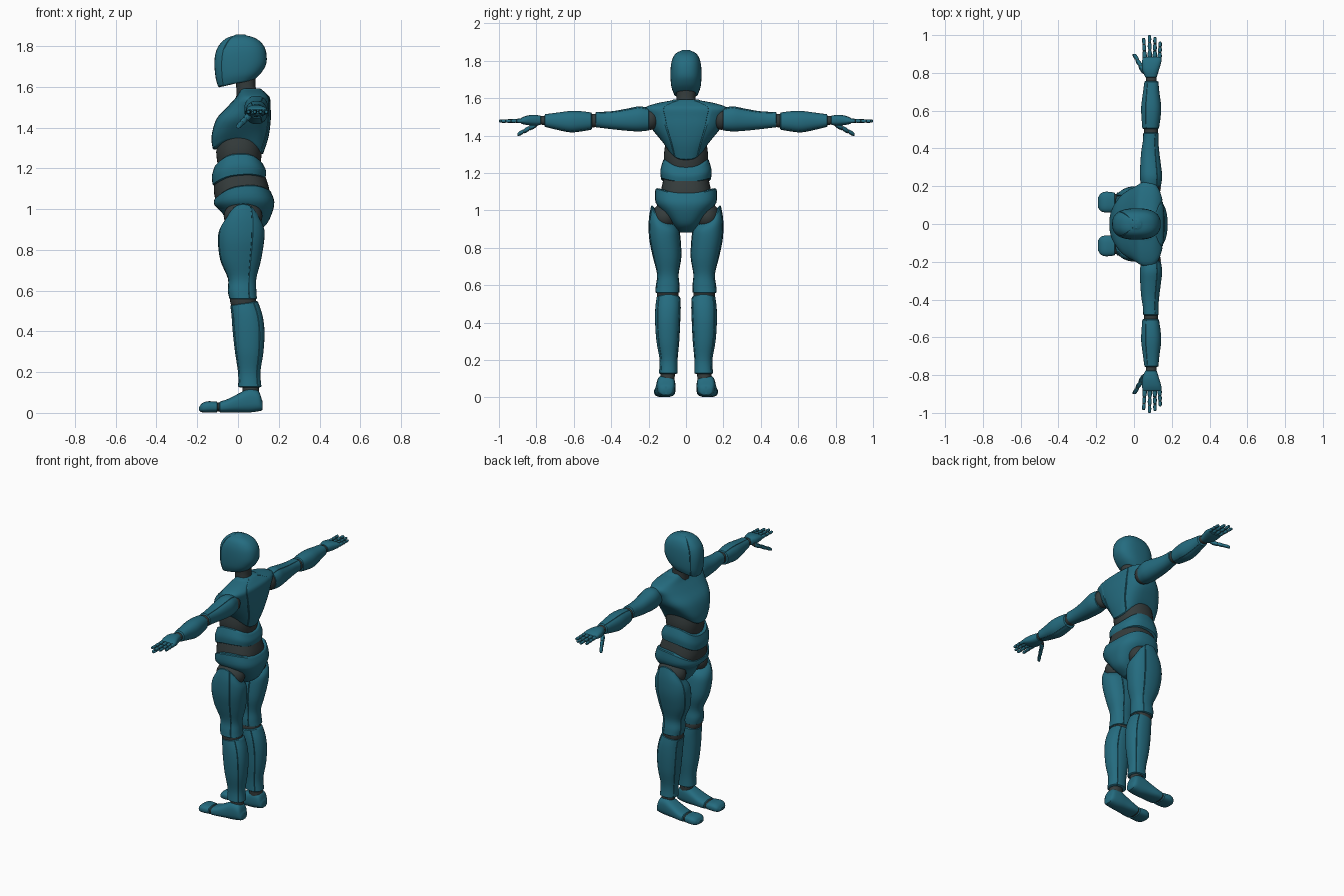
import bpy, bmesh
from math import sin, cos, pi, radians, copysign
from mathutils import Vector

if "Cube" in bpy.data.objects:
    bpy.data.objects.remove(bpy.data.objects["Cube"])


def material(name, color):
    m = bpy.data.materials.new(name)
    m.use_nodes = True
    m.diffuse_color = color
    m.node_tree.nodes["Principled BSDF"].inputs["Base Color"].default_value = color
    return m


TEAL = material("teal shell", (0.018, 0.15, 0.215, 1))
DARK = material("dark joint", (0.035, 0.045, 0.045, 1))
AXES = {"x": (1, 2, 0), "y": (0, 2, 1), "z": (0, 1, 2)}   # across, across, along
parts = []


def spline(a, b, c, d, t):
    return [0.5 * (2 * q + (r - p) * t + (2 * p - 5 * q + 4 * r - s) * t * t
                   + (3 * q - p - 3 * r + s) * t ** 3) for p, q, r, s in zip(a, b, c, d)]


def loft(name, axis, sections, mat=TEAL, power=2.3, seams=(), mirror=False,
         sides=32, steps=4, rim=0.006):
    """Section: along, centre u, centre v, radius u, radius v, tilt u, tilt v, arch."""
    rows = [list(s) + [0] * (8 - len(s)) for s in sections]
    path = []
    for i in range(len(rows) - 1):
        a, d = rows[max(i - 1, 0)], rows[min(i + 2, len(rows) - 1)]
        path += [spline(a, rows[i], rows[i + 1], d, k / steps) for k in range(steps)]
    path.append(rows[-1])

    # softened end rims
    def rim_ring(row, other):
        r = list(row)
        r[0] += copysign(rim * 0.7, row[0] - other[0])
        r[3], r[4] = max(r[3] - rim, r[3] * 0.5), max(r[4] - rim, r[4] * 0.5)
        return r
    path = [rim_ring(path[0], path[1])] + path + [rim_ring(path[-1], path[-2])]

    # each seam is a narrow groove running along the part
    angles = [(2 * pi * i / sides, 1) for i in range(sides)]
    for s in [radians(q) % (2 * pi) for q in seams]:
        angles = [p for p in angles if abs(p[0] - s) > 0.07]
        angles += [(s - 0.03, 1), (s, 0.965), (s + 0.03, 1)]
    angles.sort()

    iu, iv, ia = AXES[axis]
    bm = bmesh.new()
    rings = []
    for t, cu, cv, ru, rv, tu, tv, arch in path:
        ring = []
        for ang, k in angles:
            c, s = cos(ang), sin(ang)
            co = Vector()
            co[iu] = cu + k * ru * copysign(abs(c) ** (2 / power), c)
            co[iv] = cv + k * rv * copysign(abs(s) ** (2 / power), s)
            co[ia] = t + tu * c + tv * s + arch * cos(2 * ang)
            ring.append(bm.verts.new(co))
        rings.append(ring)
    n = len(angles)
    for lo, hi in zip(rings, rings[1:]):
        for j in range(n):
            bm.faces.new((lo[j], lo[(j + 1) % n], hi[(j + 1) % n], hi[j]))
    for ring in (rings[0], rings[-1]):
        mid = bm.verts.new(sum((v.co for v in ring), Vector()) / n)
        for j in range(n):
            bm.faces.new((ring[j], ring[(j + 1) % n], mid))
    bmesh.ops.recalc_face_normals(bm, faces=bm.faces)
    finish(name, bm, mat, mirror)


def ball(name, centre, size, mat=DARK, mirror=False):
    bm = bmesh.new()
    bmesh.ops.create_uvsphere(bm, u_segments=24, v_segments=14, radius=1)
    bmesh.ops.scale(bm, vec=size, verts=bm.verts)
    bmesh.ops.translate(bm, vec=centre, verts=bm.verts)
    finish(name, bm, mat, mirror)


def finish(name, bm, mat, mirror):
    mesh = bpy.data.meshes.new(name)
    bm.to_mesh(mesh)
    bm.free()
    mesh.materials.append(mat)
    ob = bpy.data.objects.new(name, mesh)
    bpy.context.collection.objects.link(ob)
    if mirror:
        mod = ob.modifiers.new("Mirror", "MIRROR")
        mod.use_axis = (False, True, False)
        mod.use_mirror_merge = False
    parts.append(ob)


# Head and neck
loft("head", "z", [(1.622, -.005, 0, .093, .064, .02), (1.66, .004, 0, .114, .078, .014),
                   (1.72, .012, 0, .128, .083), (1.78, .015, 0, .121, .08),
                   (1.82, .016, 0, .096, .068), (1.842, .014, 0, .064, .05),
                   (1.852, .012, 0, .03, .028)], power=2.5, seams=(130, 230))
loft("neck", "z", [(1.53, .05, 0, .06, .06), (1.59, .04, 0, .048, .05),
                   (1.65, .035, 0, .05, .052)], DARK)

# Torso
loft("chest", "z", [(1.315, 0, 0, .124, .108, -.012, 0, -.03), (1.37, .01, 0, .14, .142, 0, 0, -.015),
                    (1.44, .027, 0, .134, .185), (1.5, .053, 0, .107, .208),
                    (1.545, .072, 0, .085, .222), (1.57, .07, 0, .066, .165),
                    (1.588, .065, 0, .05, .075)], power=2.6, seams=(28, 332))
loft("upper_abdomen", "z", [(1.19, .005, 0, .1, .1), (1.28, .005, 0, .112, .118),
                            (1.36, .01, 0, .105, .11)], DARK)
loft("waist_band", "z", [(1.154, .005, 0, .13, .134, .017, 0, -.016),
                         (1.195, .005, 0, .133, .137, .012, 0, -.02),
                         (1.243, .003, 0, .118, .122, .008, 0, -.026)], power=2.6)
loft("lower_abdomen", "z", [(1.04, .02, 0, .13, .14), (1.1, .017, 0, .136, .135),
                            (1.19, .008, 0, .115, .115)], DARK, 2.5)
loft("pelvis", "z", [(.885, .03, 0, .045, .04), (.92, .045, 0, .09, .065),
                     (.98, .045, 0, .122, .112), (1.035, .031, 0, .147, .162, .008, 0, -.006),
                     (1.09, .022, 0, .138, .164, .02, 0, -.022)], power=2.5)

# Legs
ball("hip_joints", (.025, .113, .965), (.095, .07, .075), mirror=True)
loft("thighs", "z", [(.562, .025, .1, .068, .064), (.6, .02, .098, .07, .063),
                     (.66, .02, .097, .07, .058), (.75, .013, .101, .1, .076),
                     (.85, .015, .113, .114, .084), (.915, .02, .119, .108, .08, 0, .025, -.01),
                     (.96, .025, .125, .082, .062, 0, .043, -.02)],
     seams=(65, 160, 290), mirror=True)
loft("knee_joints", "z", [(.515, .03, .095, .06, .055), (.55, .025, .097, .064, .058),
                          (.585, .025, .1, .06, .055)], DARK, mirror=True)
loft("shins", "z", [(.13, .058, .095, .057, .05), (.2, .055, .093, .055, .048),
                    (.3, .055, .097, .07, .061), (.4, .052, .098, .078, .067),
                    (.48, .044, .096, .076, .068), (.535, .03, .094, .068, .063, .01)],
     seams=(50, 150, 300), mirror=True)
loft("ankle_joints", "z", [(.08, .065, .1, .04, .038), (.15, .06, .096, .04, .038)], DARK, mirror=True)
loft("feet", "x", [(.117, .107, .038, .034, .026), (.1, .107, .058, .045, .05),
                   (.055, .107, .061, .05, .059), (.005, .109, .049, .052, .047),
                   (-.05, .112, .035, .055, .033), (-.088, .114, .029, .053, .027)],
     power=2.7, mirror=True)
loft("toe_joints", "x", [(-.12, .115, .028, .045, .02), (-.07, .113, .03, .045, .024)], DARK, mirror=True)
loft("toes", "x", [(-.104, .115, .029, .052, .026), (-.15, .116, .029, .055, .028),
                   (-.176, .115, .025, .047, .022), (-.187, .114, .021, .032, .013)],
     power=2.7, mirror=True)

# Arms
ball("shoulder_joints", (.09, .19, 1.487), (.052, .045, .057), mirror=True)
loft("upper_arms", "y", [(.2, .09, 1.487, .052, .06), (.25, .09, 1.489, .059, .067),
                         (.31, .088, 1.485, .055, .06), (.38, .086, 1.482, .048, .05),
                         (.44, .088, 1.483, .041, .044), (.48, .09, 1.485, .041, .041)],
     seams=(60, 240), mirror=True)
loft("elbow_joints", "y", [(.46, .09, 1.482, .036, .036), (.525, .09, 1.478, .036, .036)],
     DARK, mirror=True)
loft("forearms", "y", [(.507, .088, 1.477, .044, .046), (.56, .09, 1.476, .05, .054),
                       (.62, .091, 1.474, .053, .057), (.7, .091, 1.477, .043, .044),
                       (.753, .092, 1.48, .037, .034)], seams=(120, 300), mirror=True)
loft("wrist_joints", "y", [(.735, .092, 1.48, .028, .024), (.8, .09, 1.481, .028, .022)],
     DARK, mirror=True)
loft("palms", "y", [(.778, .09, 1.481, .031, .025), (.815, .088, 1.482, .044, .029),
                    (.855, .093, 1.481, .051, .024), (.88, .096, 1.479, .05, .016)],
     power=2.6, mirror=True)


# Fingers: jointed segments between a base and a tip, given as (y, x, z)
def digit(name, base, tip, radius):
    base, tip = Vector(base), Vector(tip)
    small = dict(mirror=True, sides=12, steps=2, rim=0.003)
    loft(name + "_core", "y", [(*base, radius * .7, radius * .7),
                               (*base.lerp(tip, .9), radius * .6, radius * .6)], DARK, **small)
    for i, (a, b) in enumerate(((.06, .38), (.43, .68), (.73, .98))):
        r = radius * (1 - .1 * i)
        loft(f"{name}_segment_{i + 1}", "y", [(*base.lerp(tip, a), r * .9, r * .9),
                                              (*base.lerp(tip, (a + b) / 2), r, r),
                                              (*base.lerp(tip, b), r * .8, r * .8)], **small)


for name, x0, x1, reach in (("index_fingers", .058, .051, .985), ("middle_fingers", .084, .082, 1.0),
                            ("ring_fingers", .11, .111, .99), ("little_fingers", .135, .139, .965)):
    digit(name, (.868, x0, 1.479), (reach, x1, 1.477), .0115)
digit("thumbs", (.795, .058, 1.462), (.9, .0, 1.405), .016)

# Smooth shading with crisp rims
bpy.ops.object.select_all(action="DESELECT")
for ob in parts:
    ob.select_set(True)
bpy.context.view_layer.objects.active = parts[0]
bpy.ops.object.shade_smooth_by_angle(angle=radians(35))
